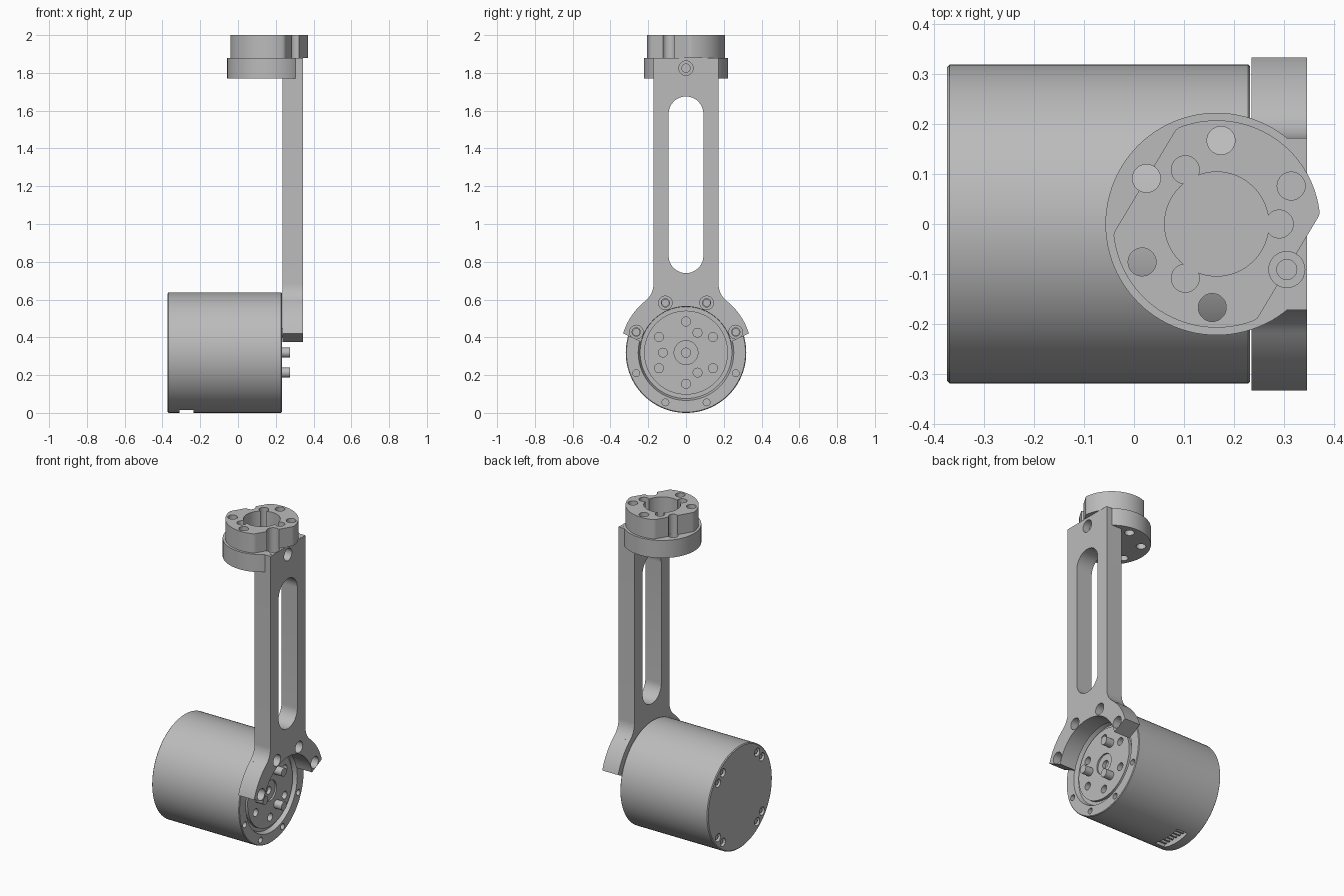
import bpy, bmesh
from math import cos, sin, pi, radians, atan2
from mathutils import Vector

if "Cube" in bpy.data.objects:
    bpy.data.objects.remove(bpy.data.objects["Cube"], do_unlink=True)

grey = bpy.data.materials.new("machined grey")
grey.use_nodes = True
grey.diffuse_color = (0.5, 0.5, 0.5, 1)
grey.node_tree.nodes["Principled BSDF"].inputs["Base Color"].default_value = grey.diffuse_color

AXIS_Z = 0.319             # height of the motor axis
HUB = Vector((0.165, 0))   # centre of the top hub


def finish(name, bm):
    bmesh.ops.recalc_face_normals(bm, faces=bm.faces[:])
    mesh = bpy.data.meshes.new(name)
    bm.to_mesh(mesh)
    bm.free()
    mesh.materials.append(grey)
    obj = bpy.data.objects.new(name, mesh)
    bpy.context.collection.objects.link(obj)
    return obj


def prism(name, outline, axis, low, high):
    """Extrude a 2D outline along X (points are y, z) or Z (points are x, y)."""
    bm = bmesh.new()
    place = (lambda u, v: (low, u, v)) if axis == "X" else (lambda u, v: (u, v, low))
    face = bm.faces.new([bm.verts.new(place(u, v)) for u, v in outline])
    new = bmesh.ops.extrude_face_region(bm, geom=[face])["geom"]
    step = Vector((high - low, 0, 0)) if axis == "X" else Vector((0, 0, high - low))
    bmesh.ops.translate(bm, vec=step, verts=[g for g in new if isinstance(g, bmesh.types.BMVert)])
    return finish(name, bm)


def arc(centre, radius, start, end, steps):
    angles = [radians(start + (end - start) * i / steps) for i in range(steps + 1)]
    return [(centre[0] + radius * cos(a), centre[1] + radius * sin(a)) for a in angles]


def rod(name, centre, radius, axis, low, high, sides=28):
    return prism(name, arc(centre, radius, 0, 360, sides)[:-1], axis, low, high)


def polar(centre, radius, degrees):
    a = radians(degrees)
    return (centre[0] + radius * cos(a), centre[1] + radius * sin(a))


def cut(obj, cutter):
    cutter.hide_render = True
    mod = obj.modifiers.new("cut", "BOOLEAN")
    mod.operation, mod.solver, mod.object = "DIFFERENCE", "EXACT", cutter
    bpy.context.view_layer.objects.active = obj
    bpy.ops.object.modifier_apply(modifier=mod.name)
    bpy.data.objects.remove(cutter, do_unlink=True)


def bore(obj, *rod_args):
    cut(obj, rod("hole_cutter", *rod_args))


parts = []
AXIS = (0, AXIS_Z)

# Motor body, turned around its axis with a stepped output face
profile = [(-0.373, 0), (-0.373, 0.313), (-0.368, 0.319), (0.228, 0.319), (0.232, 0.315),
           (0.232, 0.253), (0.205, 0.243), (0.205, 0.222), (0.222, 0.222), (0.222, 0.063),
           (0.212, 0.063), (0.212, 0.024), (0.19, 0.024), (0.19, 0)]
bm = bmesh.new()
verts = [bm.verts.new((x, 0, AXIS_Z + r)) for x, r in profile]
edges = [bm.edges.new(pair) for pair in zip(verts, verts[1:])]
bmesh.ops.spin(bm, geom=verts + edges, cent=(0, 0, AXIS_Z), axis=(1, 0, 0),
               angle=2 * pi, steps=96, use_merge=True)
bmesh.ops.remove_doubles(bm, verts=bm.verts[:], dist=0.0001)
motor = finish("motor_body", bm)
parts.append(motor)

# Holes on the output face: rim ring and inner ring
for i in range(8):
    bore(motor, polar(AXIS, 0.285, 22.5 + 45 * i), 0.018, "X", 0.19, 0.3)
for i in range(6):
    bore(motor, polar(AXIS, 0.165, 30 + 60 * i), 0.024, "X", 0.18, 0.3)

# Paired screw recesses on the rear face, each with a screw
for corner in (45, 135, 225, 315):
    for offset in (-7, 7):
        spot = polar(AXIS, 0.275, corner + offset)
        bore(motor, spot, 0.025, "X", -0.4, -0.345)
        parts.append(rod("rear_screw", spot, 0.014, "X", -0.365, -0.34))

# Connector slot under the motor with contact fingers
slot = [(-0.31, -0.1), (-0.235, -0.1), (-0.235, 0.1), (-0.31, 0.1)]
cut(motor, prism("slot_cutter", slot, "Z", -0.1, 0.045))
for i in range(6):
    y = -0.075 + 0.03 * i
    finger = [(-0.3, y - 0.006), (-0.245, y - 0.006), (-0.245, y + 0.006), (-0.3, y + 0.006)]
    parts.append(prism("connector_finger", finger, "Z", 0.022, 0.06))

# Drive pins
for i in range(3):
    parts.append(rod("drive_pin", polar(AXIS, 0.122, 60 + 120 * i), 0.026, "X", 0.2, 0.275))

# Arm: straight bar with filleted flare into a curved clamp
half, flare, fillet, rise = 0.172, 0.348, 0.118, 0.365
joint = 180 - math_angle if (math_angle := 0) else atan2(rise, half + fillet) * 180 / pi
side = arc(AXIS, 0.244, 90, 13.4, 28) + arc(AXIS, flare, 17, joint, 16)
side += arc((half + fillet, AXIS_Z + rise), fillet, 180 + joint, 180, 12) + [(half, 1.879)]
outline = side + [(-y, z) for y, z in reversed(side[1:])]
arm = prism("arm", outline, "X", 0.235, 0.345)
parts.append(arm)
window = arc((0, 1.583), 0.092, 0, 180, 24) + arc((0, 0.832), 0.092, 180, 360, 24)
cut(arm, prism("window_cutter", window, "X", 0.1, 0.5))
for angle in (22.5, 67.5, 112.5, 157.5):
    spot = polar(AXIS, 0.285, angle)
    bore(arm, spot, 0.036, "X", 0.295, 0.5)
    bore(arm, spot, 0.022, "X", 0.1, 0.5)

# Hub flange, trimmed flush with the arm's outer face
flange = prism("hub_flange", [(min(x, 0.344), y) for x, y in arc(HUB, 0.222, 0, 360, 96)[:-1]
                              if True], "Z", 1.77, 1.88)
parts.append(flange)

# Hub ring: round with two parallel flats
normal = Vector((cos(radians(149)), sin(radians(149))))
ring = []
for point in arc(HUB, 0.207, 0, 360, 120)[:-1]:
    rel = Vector(point) - HUB
    reach = rel.dot(normal)
    rel -= normal * (reach - max(-0.167, min(0.167, reach)))
    ring.append(tuple(HUB + rel))
hub = prism("hub_ring", ring, "Z", 1.8801, 2.0)
parts.append(hub)
bore(hub, HUB, 0.104, "Z", 1.8, 2.1, 64)

# Hub holes, running through ring and flange
for i in range(6):
    spot = polar(HUB, 0.167, 27 + 60 * i)
    wide = i == 5
    bore(hub, spot, 0.036 if wide else 0.028, "Z", 1.8, 2.1)
    if wide:
        for part in (flange, arm):
            bore(part, spot, 0.036, "Z", 1.845, 2.1)
            bore(part, spot, 0.02, "Z", 1.81, 2.1)
    else:
        bore(flange, spot, 0.028, "Z", 1.7, 2.1)
for i in range(3):
    bore(hub, polar(HUB, 0.125, 120 * i), 0.028, "Z", 1.8, 2.1)

# Clamp bolt recess in the arm's top end
for part in (flange, arm):
    bore(part, (0, 1.825), 0.038, "X", 0.3, 0.5)
    bore(part, (0, 1.825), 0.022, "X", 0.22, 0.5)

# Smooth the round faces and keep the edges sharp
bpy.ops.object.select_all(action="DESELECT")
for part in parts:
    part.select_set(True)
bpy.context.view_layer.objects.active = motor
bpy.ops.object.shade_smooth_by_angle(angle=radians(30))
